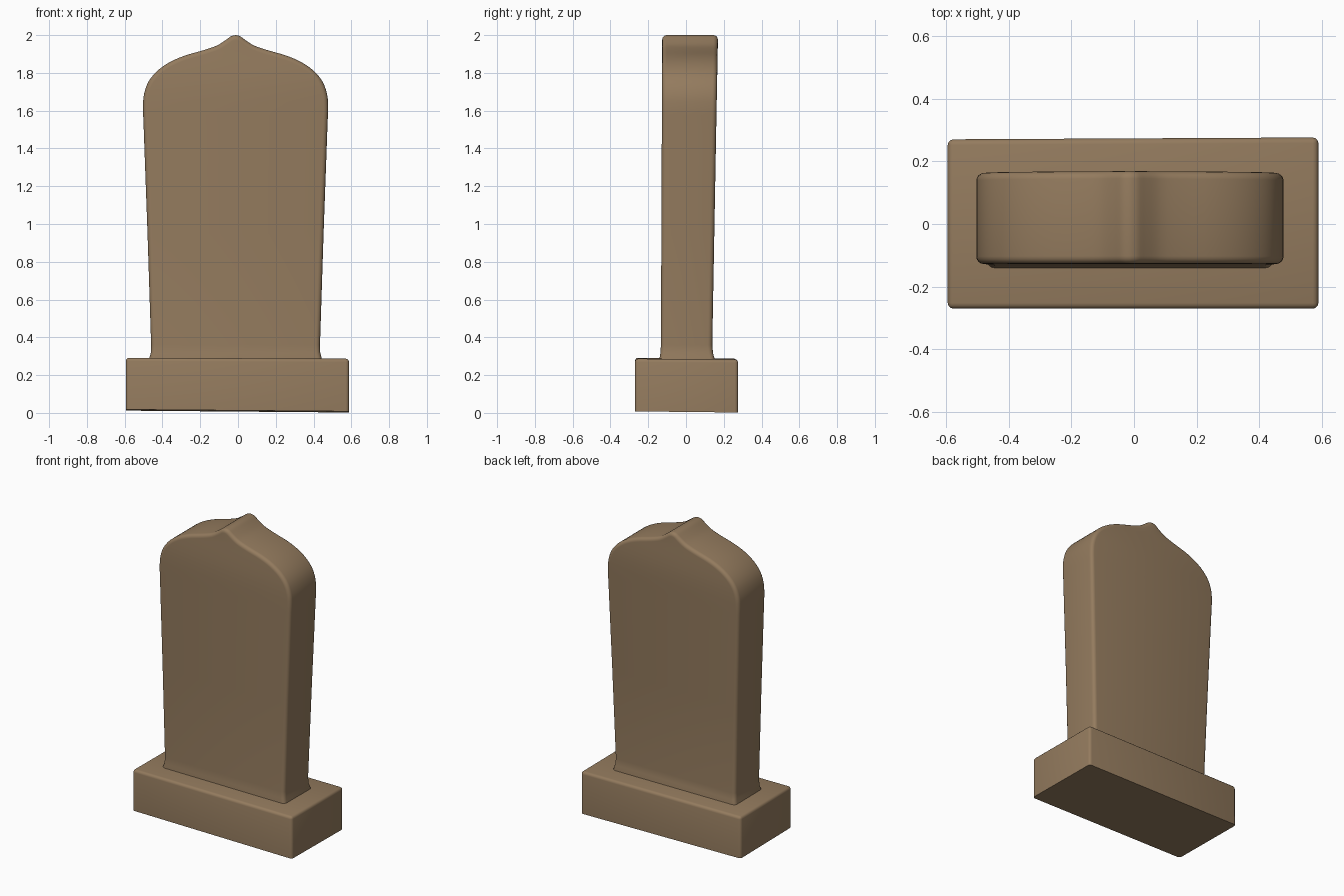
import bpy, bmesh, math
from mathutils import Vector

if "Cube" in bpy.data.objects:
    bpy.data.objects.remove(bpy.data.objects["Cube"])

stone = bpy.data.materials.new("brown_stone")
stone.diffuse_color = (0.295, 0.198, 0.112, 1)
stone.use_nodes = True
stone.node_tree.nodes["Principled BSDF"].inputs["Base Color"].default_value = stone.diffuse_color


def finish(bm, name):
    bmesh.ops.recalc_face_normals(bm, faces=bm.faces)
    me = bpy.data.meshes.new(name)
    bm.to_mesh(me)
    bm.free()
    ob = bpy.data.objects.new(name, me)
    bpy.context.collection.objects.link(ob)
    me.materials.append(stone)
    bpy.context.view_layer.objects.active = ob
    ob.select_set(True)
    bpy.ops.object.shade_smooth_by_angle(angle=math.radians(40))
    ob.select_set(False)
    return ob


def spline(pts, n):
    """Catmull-Rom curve through the points."""
    p = [Vector(q) for q in pts]
    p = [2 * p[0] - p[1]] + p + [2 * p[-1] - p[-2]]
    out = []
    for a, b, c, d in zip(p, p[1:], p[2:], p[3:]):
        for k in range(n):
            t = k / n
            out.append(0.5 * (2 * b + (c - a) * t + (2 * a - 5 * b + 4 * c - d) * t * t
                              + (3 * b - a - 3 * c + d) * t ** 3))
    return out + [p[-2]]


# Plinth: slab with softened upper and vertical edges, slightly uneven
bm = bmesh.new()
bmesh.ops.create_cube(bm, size=1)
for v in bm.verts:
    right, back, top = v.co.x > 0, v.co.y > 0, v.co.z > 0
    v.co.x = 0.588 if right else -0.594
    v.co.y = (0.276 if right else 0.27) if back else -0.27
    v.co.z = (0.287 if right else 0.292) - 0.004 * back if top else (0.008 if right else 0.018) - 0.006 * back
edges = [e for e in bm.edges if max(v.co.z for v in e.verts) > 0.1]
bmesh.ops.bevel(bm, geom=edges, offset=0.018, segments=3, profile=0.5, affect='EDGES')
finish(bm, "plinth")

# Tablet: half outline (half width, height) from foot to pointed crown
foot = [(0.458, 0.26), (0.455, 0.295), (0.448, 0.32), (0.447, 0.36)]
crown = [(0.466, 0.95), (0.486, 1.50), (0.490, 1.62), (0.484, 1.69), (0.46, 1.755), (0.415, 1.81),
         (0.35, 1.856), (0.27, 1.891), (0.17, 1.92), (0.10, 1.944), (0.055, 1.972),
         (0.024, 1.994), (0.0, 2.0)]
half = [Vector(p) for p in foot] + spline(crown, 3)
n = len(half)
outline = half + [Vector((-p.x, p.y)) for p in reversed(half[:-1])]


def inset(i, d):
    """Outline point moved inward by d; the centre line stays put."""
    a, b = outline[max(i - 1, 0)], outline[min(i + 1, len(outline) - 1)]
    t = (b - a).normalized()
    q = outline[i] + Vector((-t.y, t.x)) * d
    lim = outline[i].x
    q.x = max(q.x, lim * 0.3) if lim > 0 else min(q.x, lim * 0.3)
    return q


def depth(z, s):
    """Front (s=0) and back (s=1) planes, with a slight taper and flared foot."""
    u = (z - 0.3) / 1.7
    flare = max(0, (0.36 - z) / 0.07) ** 2
    flare = min(flare, 1)
    return 0.138 + 0.031 * u + 0.014 * flare if s else -0.133 + 0.007 * u - 0.008 * flare


bm = bmesh.new()
r = 0.024
steps = [math.radians(a) for a in (0, 22, 45, 68, 90)]
rings = []
for s in (0, 1):
    for a in (reversed(steps) if s == 0 else steps):
        ring = []
        for i in range(len(outline)):
            q = inset(i, r * (1 - math.cos(a)))
            y = depth(outline[i].y, s) + (1 if s == 0 else -1) * r * (1 - math.sin(a))
            ring.append(bm.verts.new((q.x - 0.013, y, q.y)))
        rings.append(ring)
# Rounded rim and sides
for A, B in zip(rings, rings[1:]):
    for i in range(len(A)):
        j = (i + 1) % len(A)
        bm.faces.new((A[i], A[j], B[j], B[i]))
# Front and back faces as strips across the width
for R in (rings[0], rings[-1]):
    m = len(R) - 1
    for i in range(n - 2):
        bm.faces.new((R[i], R[i + 1], R[m - i - 1], R[m - i]))
    bm.faces.new((R[n - 2], R[n - 1], R[n]))
finish(bm, "tablet")
